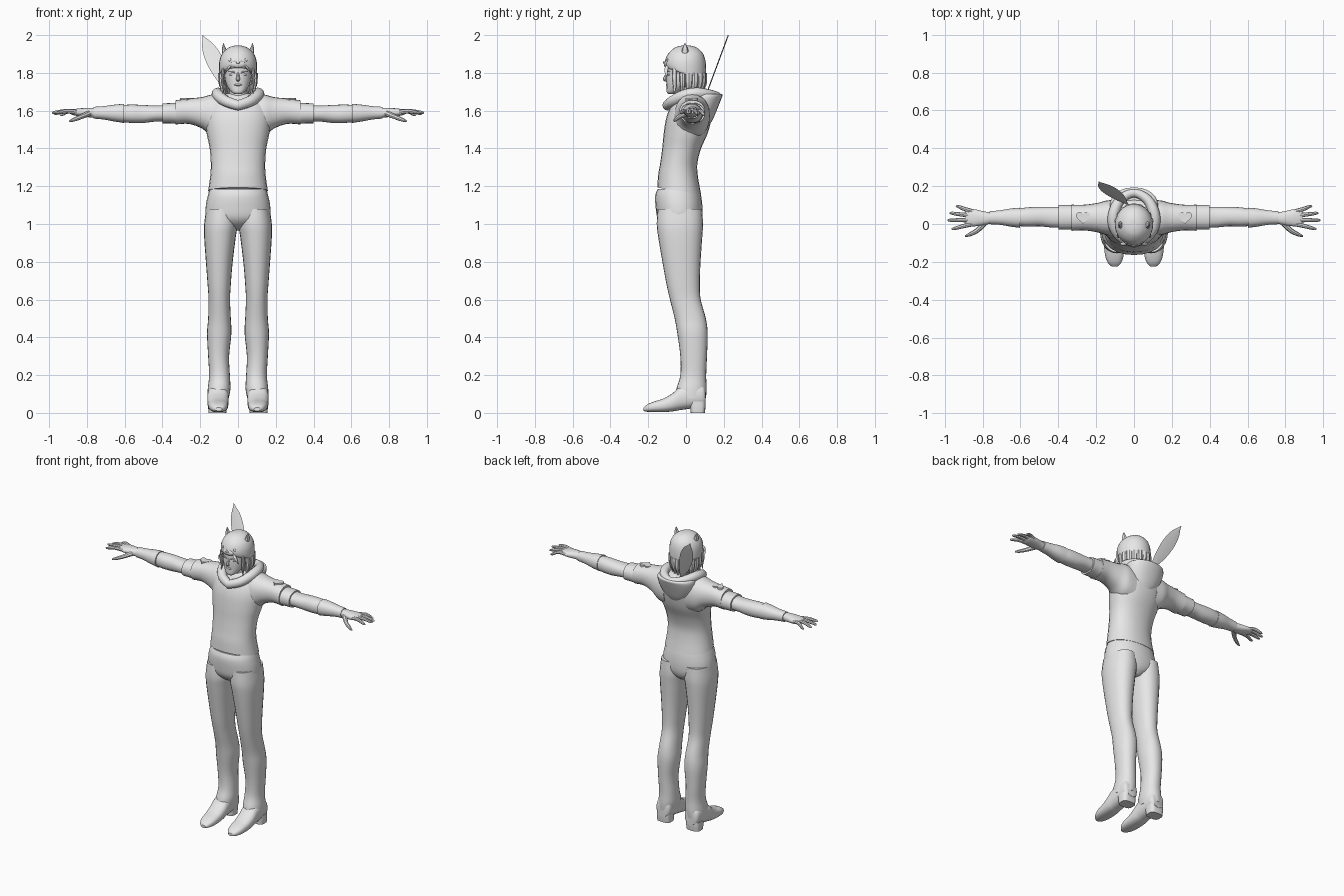
import bpy, bmesh, math
from mathutils import Vector

grey = bpy.data.materials.new("plain_grey")
grey.diffuse_color = (0.8, 0.8, 0.8, 1)


def finish(name, bm, mirror=False, angle=40):
    bmesh.ops.recalc_face_normals(bm, faces=bm.faces)
    me = bpy.data.meshes.new(name)
    bm.to_mesh(me)
    bm.free()
    me.materials.append(grey)
    ob = bpy.data.objects.new(name, me)
    bpy.context.collection.objects.link(ob)
    bpy.ops.object.select_all(action='DESELECT')
    ob.select_set(True)
    bpy.context.view_layer.objects.active = ob
    bpy.ops.object.shade_smooth_by_angle(angle=math.radians(angle))
    if mirror:
        ob.modifiers.new("mirror", 'MIRROR')
    return ob


def spline(rows, steps):
    """Catmull-Rom interpolation of tuples."""
    out = []
    for i in range(len(rows) - 1):
        a, b, c, d = (rows[min(max(i + k, 0), len(rows) - 1)] for k in (-1, 0, 1, 2))
        for s in range(steps):
            t = s / steps
            out.append(tuple(0.5 * (2 * q + (r - p) * t + (2 * p - 5 * q + 4 * r - w) * t * t
                             + (3 * q - p - 3 * r + w) * t ** 3) for p, q, r, w in zip(a, b, c, d)))
    return out + [tuple(rows[-1])]


def skin(bm, rings, closed=False):
    vs = [[bm.verts.new(p) for p in r] for r in rings]
    n = len(vs[0])
    pairs = list(zip(vs, vs[1:])) + ([(vs[-1], vs[0])] if closed else [])
    for a, b in pairs:
        for i in range(n):
            j = (i + 1) % n
            bm.faces.new((a[i], a[j], b[j], b[i]))
    if not closed:
        bm.faces.new(vs[0])
        bm.faces.new(vs[-1])


def loft(name, axis, rows, mirror=False, power=2.2, seg=24, steps=4):
    """Rows: position, u range, v range and optional tilt along v."""
    rings = []
    for t, u0, u1, v0, v1, tilt in spline([(*r, 0)[:6] for r in rows], steps):
        ring = []
        for i in range(seg):
            a = 2 * math.pi * i / seg
            c, s = math.cos(a), math.sin(a)
            u = (u0 + u1) / 2 + (u1 - u0) / 2 * math.copysign(abs(c) ** (2 / power), c)
            v = (v0 + v1) / 2 + (v1 - v0) / 2 * math.copysign(abs(s) ** (2 / power), s)
            ring.append({'x': (t, u, v), 'y': (u, t, v), 'z': (u, v, t + tilt * v)}[axis])
        rings.append(ring)
    bm = bmesh.new()
    skin(bm, rings)
    return finish(name, bm, mirror)


def centred(rows):
    """Rows with a half width in x instead of a range."""
    return [(r[0], -r[1], *r[1:]) for r in rows]


def tube(name, path, mirror=False, closed=False, seg=8, steps=4, flat=1.0):
    """Path rows: x, y, z, radius."""
    rows = spline(path, steps)
    if closed:
        rows = rows[:-1]
    n, rings = len(rows), []
    for i, r in enumerate(rows):
        p = Vector(r[:3])
        nxt = rows[(i + 1) % n] if closed else rows[min(i + 1, n - 1)]
        prv = rows[i - 1] if closed else rows[max(i - 1, 0)]
        d = (Vector(nxt[:3]) - Vector(prv[:3])).normalized()
        ref = Vector((0, 0, 1)) if abs(d.z) < 0.8 else Vector((1, 0, 0))
        a = d.cross(ref).normalized()
        b = a.cross(d)
        rings.append([p + r[3] * (a * math.cos(k) + b * flat * math.sin(k))
                      for k in (2 * math.pi * j / seg for j in range(seg))])
    bm = bmesh.new()
    skin(bm, rings, closed)
    return finish(name, bm, mirror)


def blob(name, loc, scale, mirror=False):
    bm = bmesh.new()
    bmesh.ops.create_uvsphere(bm, u_segments=16, v_segments=10, radius=1)
    for v in bm.verts:
        v.co = Vector([c * s + l for c, s, l in zip(v.co, scale, loc)])
    return finish(name, bm, mirror)


# Trousers
loft("pelvis", 'z', centred([(0.965, .03, -.06, .04), (0.99, .09, -.115, .07), (1.03, .165, -.15, .085),
     (1.09, .171, -.161, .087), (1.15, .16, -.163, .08), (1.185, .15, -.15, .07)]))
loft("leg", 'z', [(1.08, .01, .168, -.15, .085), (1.0, .002, .179, -.155, .09), (.93, .012, .179, -.147, .086),
     (.8, .028, .17, -.125, .077), (.68, .038, .161, -.103, .073), (.6, .042, .156, -.085, .078),
     (.5, .038, .158, -.06, .105), (.42, .035, .164, -.046, .115), (.3, .047, .158, -.03, .111),
     (.2, .043, .153, -.03, .107), (.13, .04, .16, -.05, .109), (.08, .048, .162, -.055, .106)], True)

# Boots
loft("boot", 'y', [(-.225, .085, .118, .01, .028), (-.205, .068, .138, .006, .045), (-.17, .056, .152, .004, .06),
     (-.12, .052, .158, .004, .076), (-.07, .05, .162, .008, .105), (-.03, .05, .162, .015, .14),
     (.04, .05, .16, .025, .16), (.09, .055, .155, .035, .15), (.104, .07, .14, .04, .12)], True, 2.5)
loft("boot_heel", 'z', [(0, .062, .156, .025, .1), (.03, .06, .158, .022, .103), (.06, .058, .158, .02, .104)], True, 3.5)

# Hooded top
loft("sweater_body", 'z', centred([(1.17, .158, -.152, .08, -.15), (1.25, .147, -.147, .064, -.08), (1.32, .144, -.137, .06),
     (1.40, .15, -.126, .08), (1.48, .166, -.118, .115), (1.56, .176, -.105, .135), (1.62, .168, -.082, .137),
     (1.67, .125, -.05, .12), (1.69, .06, -.03, .08)]))
loft("sleeve", 'x', [(.08, -.06, .125, 1.45, 1.685), (.14, -.06, .125, 1.465, 1.685), (.19, -.045, .112, 1.505, 1.672),
     (.26, -.034, .102, 1.53, 1.664), (.33, -.036, .102, 1.527, 1.655)], True)
loft("sleeve_cuff", 'x', [(.32, -.03, .1, 1.53, 1.642), (.36, -.03, .1, 1.533, 1.64), (.4, -.03, .1, 1.533, 1.638)], True)
half = [(0, -.098, 1.628, .027), (.065, -.07, 1.65, .029), (.104, -.01, 1.68, .031),
        (.105, .06, 1.692, .03), (.07, .13, 1.685, .026)]
loop = half + [(0, .165, 1.675, .024)] + [(-x, y, z, r) for x, y, z, r in half[:0:-1]] + [half[0]]
tube("hood_collar", loop, closed=True, seg=12)
loft("hood_bag", 'z', centred([(1.525, .03, .09, .125), (1.56, .082, .05, .145), (1.61, .115, .02, .166),
     (1.66, .128, 0, .186), (1.685, .122, 0, .193), (1.687, .105, .02, .175), (1.66, .09, .03, .155)]))

# Raised hearts on the sleeves
bm = bmesh.new()
top, low = [], []
for i in range(32):
    a = 2 * math.pi * i / 32
    x = .27 + .0023 * 16 * math.sin(a) ** 3
    y = .036 + .0023 * (13 * math.cos(a) - 5 * math.cos(2 * a) - 2 * math.cos(3 * a) - math.cos(4 * a))
    top.append((x, y, 1.667))
    low.append((x, y, 1.64))
skin(bm, [low, top])
finish("sleeve_heart", bm, True)

# Arms, gloves and hands
loft("arm", 'x', [(.38, -.02, .09, 1.542, 1.63), (.44, -.018, .09, 1.542, 1.627), (.5, -.012, .09, 1.535, 1.63),
     (.56, -.014, .088, 1.535, 1.632), (.62, -.01, .08, 1.54, 1.63)], True)
loft("glove_cuff", 'x', [(.603, -.02, .086, 1.535, 1.636), (.65, -.014, .082, 1.542, 1.632),
     (.71, -.004, .072, 1.553, 1.624), (.765, -.001, .067, 1.558, 1.62)], True)
loft("palm", 'x', [(.75, .004, .06, 1.563, 1.614), (.79, -.005, .066, 1.565, 1.615), (.84, -.012, .077, 1.57, 1.612),
     (.875, -.01, .078, 1.577, 1.607), (.89, .0, .07, 1.584, 1.602)], True)
for name, y0, x1, y1, z1 in (("little_finger", .066, .942, .093, 1.578), ("ring_finger", .044, .975, .057, 1.583),
                             ("middle_finger", .021, .985, .02, 1.588), ("index_finger", 0, .965, -.025, 1.587)):
    tube(name, [(.85, y0, 1.592, .012), ((.85 + x1) / 2, (y0 + y1) / 2, 1.597, .011),
         (x1 - .012, y1, z1 + .002, .008), (x1, y1, z1, .003)], True)
tube("thumb", [(.79, .005, 1.585, .016), (.83, -.035, 1.568, .013), (.87, -.056, 1.552, .01), (.893, -.064, 1.545, .004)], True)

# Neck, head and face
loft("neck", 'z', centred([(1.58, .07, -.05, .07), (1.65, .047, -.04, .05), (1.75, .045, -.045, .05)]))
loft("head", 'z', centred([(1.688, .018, -.094, -.06), (1.7, .036, -.102, -.03), (1.73, .058, -.102, .02),
     (1.765, .069, -.104, .06), (1.8, .074, -.103, .08), (1.84, .076, -.1, .085), (1.88, .06, -.08, .07)]))
tube("nose", [(0, -.097, 1.8, .006), (0, -.108, 1.778, .009), (0, -.111, 1.766, .011), (0, -.1, 1.758, .006)])
blob("lips", (0, -.1, 1.737), (.02, .007, .006))
blob("eye", (.031, -.09, 1.79), (.015, .007, .006), True)
tube("eyebrow", [(.013, -.103, 1.799, .003), (.032, -.1, 1.807, .004), (.052, -.086, 1.806, .002)], True)
blob("ear", (.075, .0, 1.775), (.01, .016, .025), True)

# Animal cap
loft("cap", 'z', centred([(1.79, .092, -.104, .098, -.36), (1.797, .099, -.11, .104, -.36), (1.83, .101, -.113, .107, -.2),
     (1.87, .097, -.108, .103, -.05), (1.905, .082, -.092, .088), (1.932, .053, -.062, .06), (1.943, .025, -.03, .03),
     (1.945, .004, -.005, .005)]), power=2)
tube("cap_ear", [(.064, -.005, 1.89, .024), (.074, -.005, 1.925, .016), (.077, -.005, 1.957, .002)], True, flat=.7)
blob("cap_muzzle", (0, -.106, 1.846), (.04, .011, .019))
blob("cap_nose", (0, -.117, 1.855), (.01, .005, .006))
blob("cap_eye", (.042, -.097, 1.868), (.008, .006, .009), True)

# Hair strands below the cap
tube("temple_lock", [(.078, -.06, 1.825, .012), (.083, -.062, 1.77, .012), (.078, -.06, 1.72, .008), (.082, -.064, 1.69, .001)], True, flat=.7)
tube("side_lock", [(.085, -.02, 1.8, .016), (.086, -.018, 1.75, .015), (.082, -.02, 1.705, .009), (.095, -.024, 1.68, .001)], True)
tube("fringe_lock", [(.04, -.1, 1.835, .01), (.062, -.106, 1.81, .009), (.074, -.1, 1.78, .001)], True, flat=.5)
for i in range(5):
    a = math.radians(10 + i * 20)
    x, y = .084 * math.cos(a), .09 * math.sin(a)
    tube("back_lock_%d" % (i + 1), [(x, y, 1.8, .022), (x, y, 1.745, .02), (x * .9, y * .88, 1.705, .013),
         (x * 1.02, y * .98, 1.67, .001)], True)

# Tall feather behind the head
base, tip = Vector((-.035, .105, 1.68)), Vector((-.188, .224, 2.0))
side = Vector((1, .144, .42)).normalized()
normal = (tip - base).cross(side).normalized() * .003
widths = spline([(.004,), (.022,), (.037,), (.044,), (.043,), (.03,), (.001,)], 3)
bm = bmesh.new()
rings = []
for i, (w,) in enumerate(widths):
    p = base.lerp(tip, i / (len(widths) - 1))
    rings.append([p - side * w, p + normal, p + side * w, p - normal])
skin(bm, rings)
finish("feather", bm)
